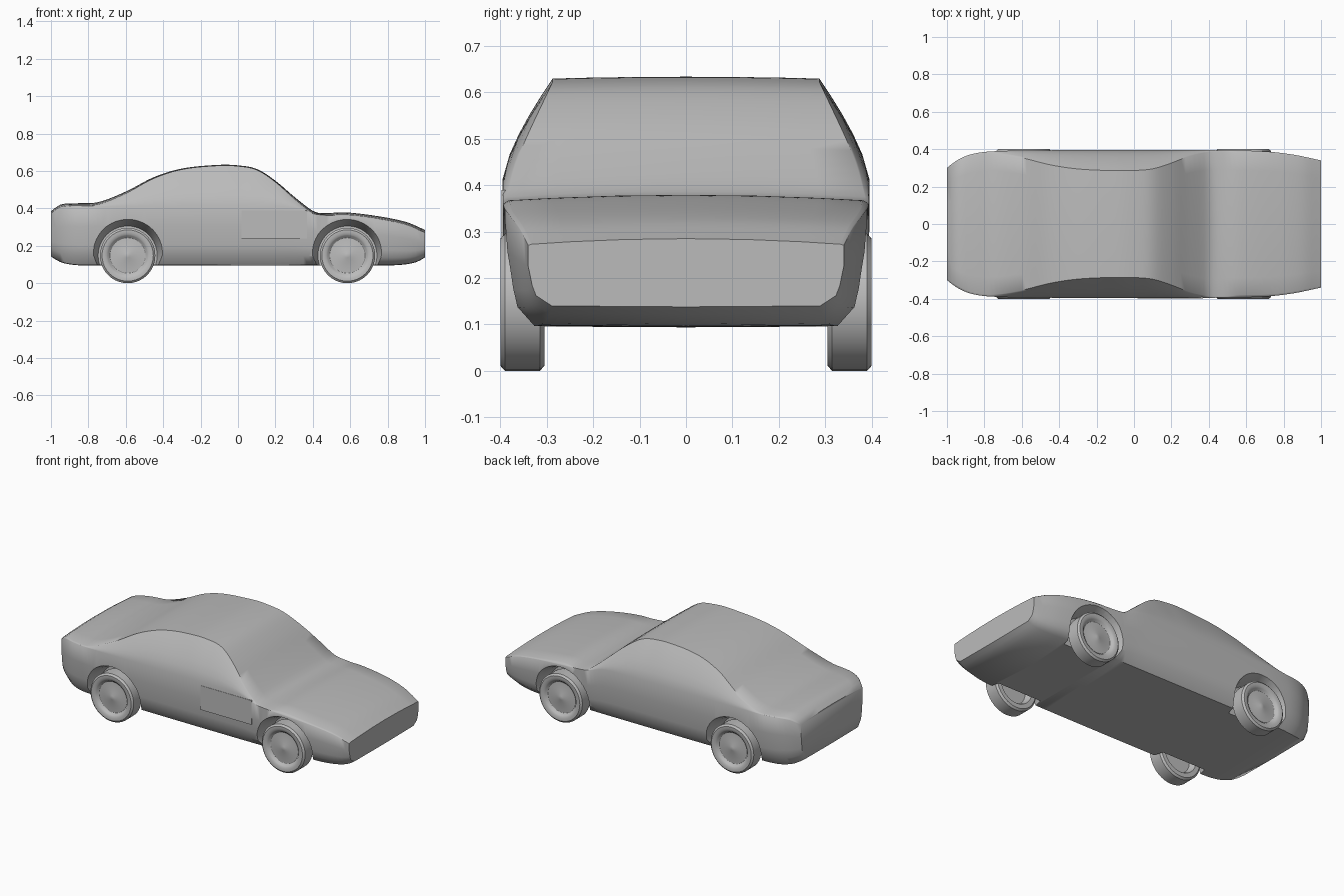
import bpy, bmesh, math

old = bpy.data.objects.get("Cube")
if old:
    bpy.data.objects.remove(old, do_unlink=True)

grey = bpy.data.materials.new("plain grey")
grey.use_nodes = True
color = (0.5, 0.5, 0.5, 1)
grey.diffuse_color = color
grey.node_tree.nodes["Principled BSDF"].inputs["Base Color"].default_value = color


def curve(keys):
    """Smooth function through (x, value) keys."""
    n = len(keys)

    def slope(i):
        a, b = keys[max(i - 1, 0)], keys[min(i + 1, n - 1)]
        return (b[1] - a[1]) / (b[0] - a[0])

    def value(x):
        i = max(j for j in range(n - 1) if keys[j][0] <= x or j == 0)
        (xa, a), (xb, b) = keys[i], keys[i + 1]
        d = xb - xa
        t = (x - xa) / d
        s = 1 - t
        return (a * s * s * (1 + 2 * t) + b * t * t * (1 + 2 * s)
                + d * t * s * (slope(i) * s - slope(i + 1) * t))
    return value


def finish(name, bm, angle=50):
    bmesh.ops.recalc_face_normals(bm, faces=bm.faces)
    mesh = bpy.data.meshes.new(name)
    bm.to_mesh(mesh)
    bm.free()
    mesh.materials.append(grey)
    obj = bpy.data.objects.new(name, mesh)
    bpy.context.collection.objects.link(obj)
    smooth(obj, angle)
    return obj


def smooth(obj, angle):
    bpy.ops.object.select_all(action='DESELECT')
    obj.select_set(True)
    bpy.context.view_layer.objects.active = obj
    bpy.ops.object.shade_smooth_by_angle(angle=math.radians(angle))


def lathe(name, profile, x, z, side, steps=40):
    """Closed (y, radius) profile spun about a sideways axle."""
    bm = bmesh.new()
    rings = []
    for y, r in profile:
        if r == 0:
            rings.append([bm.verts.new((x, side * y, z))] * steps)
        else:
            turns = [math.tau * k / steps for k in range(steps)]
            rings.append([bm.verts.new((x + r * math.cos(a), side * y, z + r * math.sin(a)))
                          for a in turns])
    for p, q in zip(rings, rings[1:]):
        for k in range(steps):
            m = (k + 1) % steps
            bm.faces.new(dict.fromkeys((p[k], p[m], q[m], q[k])))
    return finish(name, bm, 30)


# Body outlines along the length
top = curve([(-1, .385), (-.95, .42), (-.87, .427), (-.75, .433), (-.6, .49), (-.45, .567),
             (-.3, .613), (-.1, .633), (0, .63), (.1, .611), (.2, .548), (.3, .463),
             (.4, .387), (.45, .374), (.57, .379), (.75, .358), (.9, .327), (1, .285)])
belt = curve([(-1, .37), (-.95, .4), (-.85, .411), (.2, .411), (.3, .403), (.4, .371),
              (.5, .361), (.75, .34), (.9, .31), (1, .27)])
half_width = curve([(-1, .3), (-.95, .338), (-.88, .37), (-.78, .387), (-.5, .394),
                    (.5, .394), (.7, .388), (.85, .371), (1, .34)])
base = curve([(-1, .145), (-.95, .115), (-.88, .1), (-.8, .097), (.8, .097), (.9, .103),
              (.96, .117), (1, .14)])


def section(x):
    w, sh, low, high = half_width(x), belt(x), base(x), top(x)
    h = sh - low
    pts = [(0, low - .002), (.85 * w, low), (.95 * w, low + .17 * h),
           (.975 * w, low + .34 * h), (w, low + .66 * h), (w, sh)]
    rise = max(0, min(1, (high - sh - .015) / .2))
    crown = .012 - .008 * rise
    edge = max(high - crown, sh + .002)
    roof_w = w - .008 - .1 * rise
    for u in (.25, .45, .65, .85, 1):
        pts.append((w + (roof_w - w) * u ** 1.4, sh + (edge - sh) * u))
    for f in (.75, .4, 0):
        pts.append((roof_w * f, edge + (high - edge) * (1 - f * f)))
    return pts


# Body shell lofted through the sections
bm = bmesh.new()
loops = []
count = 80
for i in range(count + 1):
    x = -1 + 2 * i / count
    half = section(x)
    ring = half + [(-y, z) for y, z in reversed(half[1:-1])]
    loops.append([bm.verts.new((x, y, z)) for y, z in ring])
n = len(loops[0])
for a, b in zip(loops, loops[1:]):
    for k in range(n):
        bm.faces.new((a[k], a[(k + 1) % n], b[(k + 1) % n], b[k]))
bm.faces.new(loops[0])
bm.faces.new(loops[-1])
body = finish("body", bm)

# Flared wheel arches cut into the body, then the wheels
axle_height = .148
arch = [(.28, 0), (.28, .158), (.35, .175), (.395, .194), (.45, .21), (.45, 0)]
tyre = [(.345, 0), (.345, .095), (.312, .105), (.305, .11), (.305, .137), (.315, .148),
        (.39, .148), (.4, .137), (.4, .122), (.396, .112), (.393, .106), (.382, .098),
        (.38, .094), (.384, .03), (.39, .012), (.391, 0)]
for end, x in (("front", .585), ("rear", -.59)):
    for side, hand in ((1, "left"), (-1, "right")):
        cutter = lathe(f"{end}_{hand}_arch_cutter", arch, x, axle_height, side)
        cutter.hide_render = True
        cut = body.modifiers.new("arch", 'BOOLEAN')
        cut.operation = 'DIFFERENCE'
        cut.solver = 'EXACT'
        cut.object = cutter
        bpy.context.view_layer.objects.active = body
        bpy.ops.object.modifier_apply(modifier=cut.name)
        bpy.data.objects.remove(cutter, do_unlink=True)
        lathe(f"{end}_{hand}_wheel", tyre, x, axle_height, side)
smooth(body, 50)

# Thin raised panel on the right door
bm = bmesh.new()
bmesh.ops.create_cube(bm, size=1)
bmesh.ops.scale(bm, vec=(.35, .008, .15), verts=bm.verts)
bmesh.ops.translate(bm, vec=(.195, -.393, .315), verts=bm.verts)
finish("door_panel", bm, 30)
